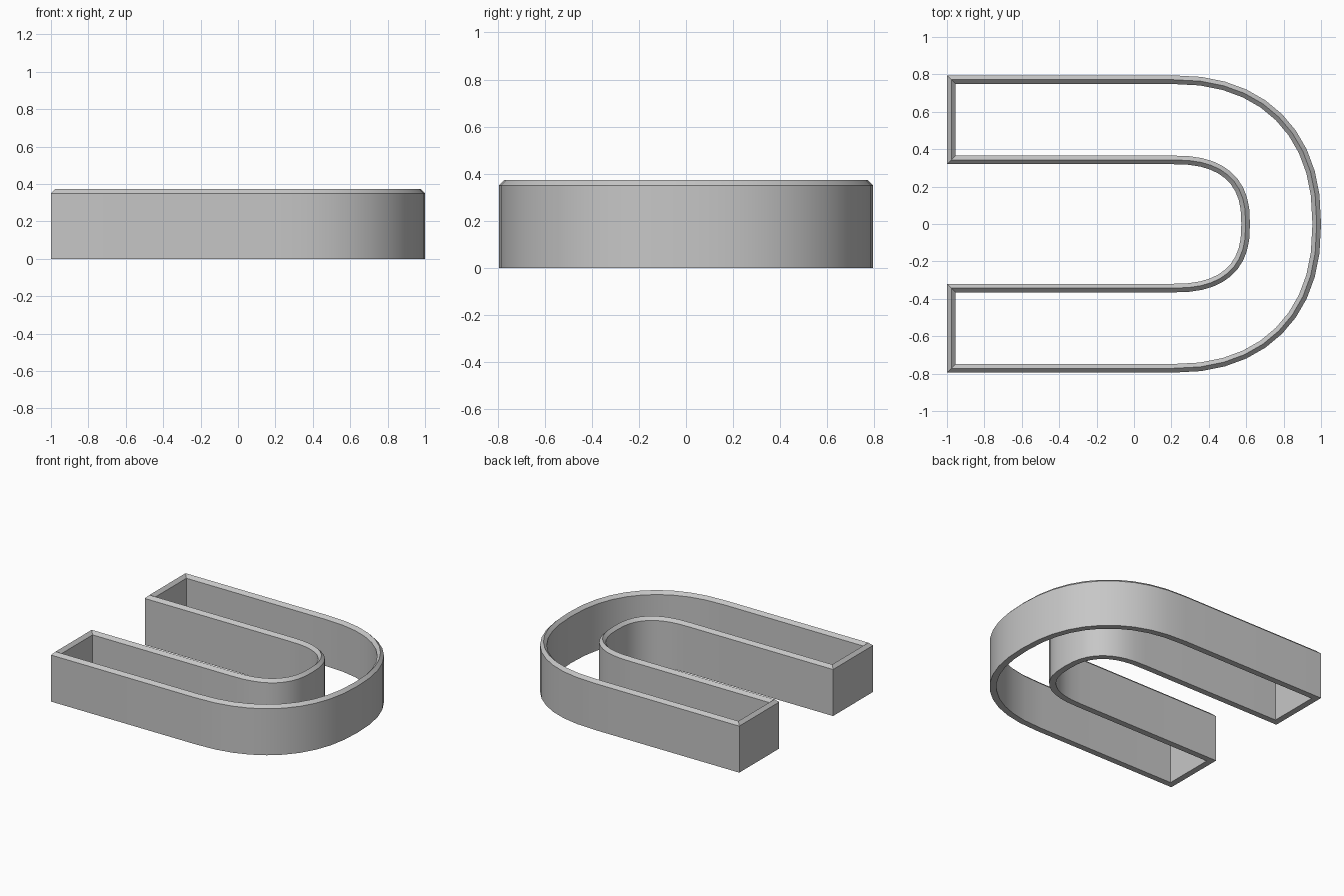
import bpy, bmesh, math
from mathutils import Vector

cube = bpy.data.objects.get("Cube")
if cube:
    bpy.data.objects.remove(cube, do_unlink=True)

HALF_WALL = 0.023
SHOULDER, TOP = 0.35, 0.373
END_X, BEND_X = -0.977, 0.2

grey = bpy.data.materials.new("plain grey")
grey.use_nodes = True
colour = (0.57, 0.57, 0.57, 1)
grey.diffuse_color = colour
grey.node_tree.nodes["Principled BSDF"].inputs["Base Color"].default_value = colour


def bend(a, b, power, steps=20):
    """Squarish half ellipse, running from -y round to +y."""
    points = []
    for i in range(steps + 1):
        t = math.pi * (i / steps - 0.5)
        c, s = max(math.cos(t), 0), math.sin(t)
        points.append(Vector((BEND_X + a * c ** (2 / power),
                              math.copysign(b * abs(s) ** (2 / power), s))))
    return points


def u_path(a, b, power):
    return [Vector((END_X, -b))] + bend(a, b, power) + [Vector((END_X, b))]


def mitre(before, here, after):
    """Outward corner offset that keeps the wall thickness even."""
    d1, d2 = (here - before).normalized(), (after - here).normalized()
    n1, n2 = Vector((d1.y, -d1.x)), Vector((d2.y, -d2.x))
    return (n1 + n2) / (1 + n1.dot(n2))


# Centre line of the wall: outer bend, then back along the inner bend
path = u_path(0.777, 0.772, 2.3) + u_path(0.397, 0.343, 2.55)[::-1]

# Wall section: flat foot, straight sides and a ridged top
section = [(1, 0), (1, SHOULDER), (0, TOP), (-1, SHOULDER), (-1, 0)]

bm = bmesh.new()
rings = []
for i, p in enumerate(path):
    out = mitre(path[i - 1], p, path[(i + 1) % len(path)]) * HALF_WALL
    rings.append([bm.verts.new((*(p + out * side), z)) for side, z in section])
for i, ring in enumerate(rings):
    following = rings[(i + 1) % len(rings)]
    for j in range(len(section)):
        k = (j + 1) % len(section)
        bm.faces.new((ring[j], following[j], following[k], ring[k]))
bmesh.ops.recalc_face_normals(bm, faces=bm.faces)

mesh = bpy.data.meshes.new("u_shaped_wall")
bm.to_mesh(mesh)
bm.free()
mesh.materials.append(grey)
wall = bpy.data.objects.new("u_shaped_wall", mesh)
bpy.context.collection.objects.link(wall)

# Smooth round the bends, crisp along the ridge and corners
bpy.ops.object.select_all(action="DESELECT")
wall.select_set(True)
bpy.context.view_layer.objects.active = wall
bpy.ops.object.shade_smooth_by_angle(angle=math.radians(25))
